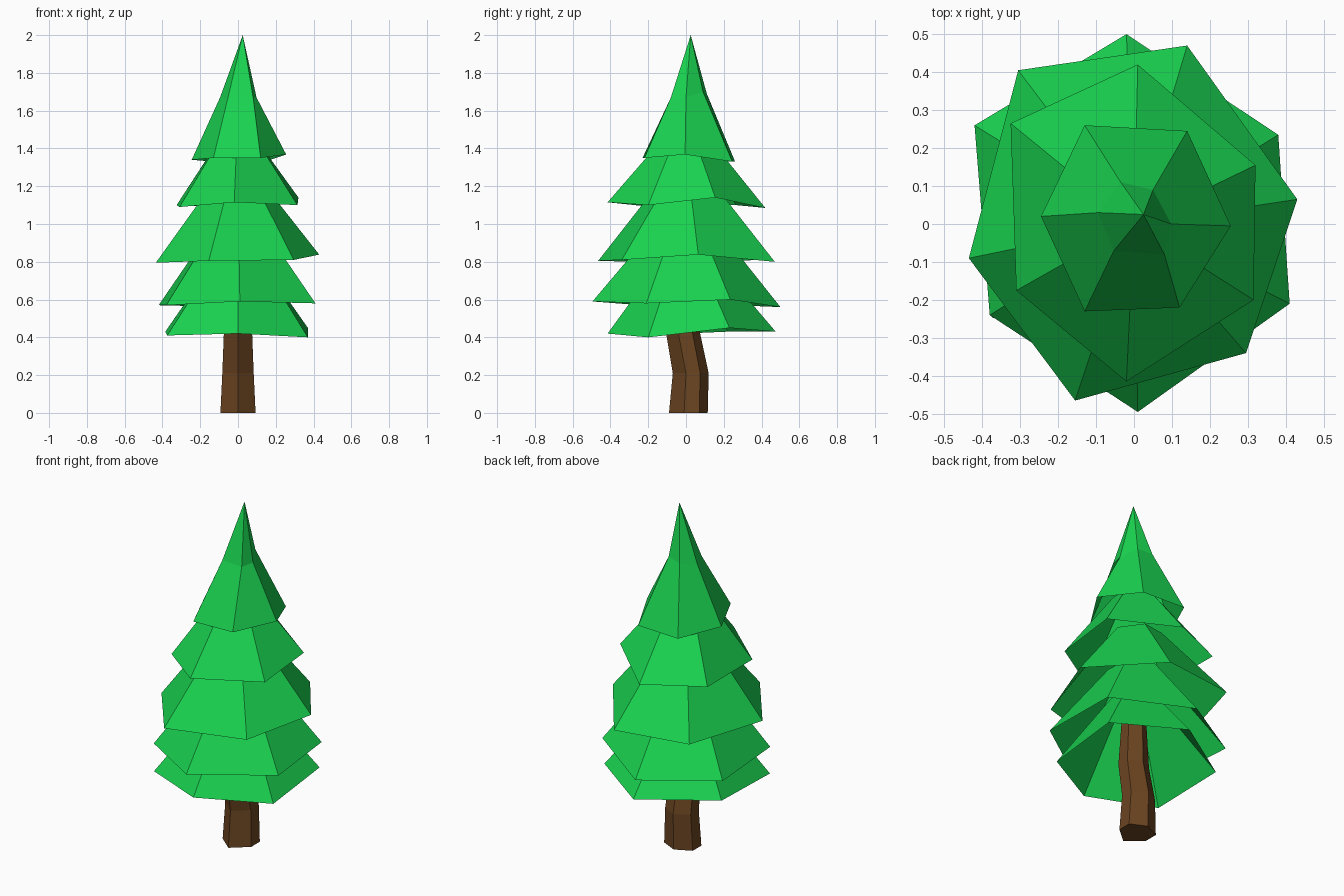
import bpy

if "Cube" in bpy.data.objects:
    bpy.data.objects.remove(bpy.data.objects["Cube"])


def material(name, color):
    m = bpy.data.materials.new(name)
    m.diffuse_color = (*color, 1)
    m.use_nodes = True
    m.node_tree.nodes["Principled BSDF"].inputs["Base Color"].default_value = m.diffuse_color
    return m


def loft(name, rings, mat, cap=False, apex=None):
    """Skin equal-length rings with flat quads; optional end caps or tip."""
    n = len(rings[0])
    verts = [p for r in rings for p in r]
    faces = [(k * n + i, k * n + (i + 1) % n, (k + 1) * n + (i + 1) % n, (k + 1) * n + i)
             for k in range(len(rings) - 1) for i in range(n)]
    last = (len(rings) - 1) * n
    if apex:
        verts.append(apex)
        faces += [(last + i, last + (i + 1) % n, len(verts) - 1) for i in range(n)]
    if cap:
        faces += [tuple(reversed(range(n))), tuple(range(last, last + n))]
    me = bpy.data.meshes.new(name)
    me.from_pydata(verts, [], faces)
    me.materials.append(mat)
    ob = bpy.data.objects.new(name, me)
    bpy.context.collection.objects.link(ob)
    return ob


green = material("needles", (0.01, 0.65, 0.08))
brown = material("bark", (0.147, 0.058, 0.015))

# Hollow branch skirts: uneven hexagonal rim, then (scale, z) of the hidden top ring
skirts = {
    "branches_lowest": ([(0, -.415, .42), (.37, -.2, .40), (.37, .23, .45),
                         (.01, .475, .43), (-.385, .22, .43), (-.375, -.245, .41)], .3, .82),
    "branches_lower": ([(.01, -.495, .59), (.41, -.21, .58), (.38, .235, .60),
                        (-.02, .5, .56), (-.42, .26, .57), (-.38, -.24, .57)], .3, 1.0),
    "branches_middle": ([(-.155, -.465, .805), (.295, -.34, .81), (.43, .065, .838),
                         (.14, .47, .80), (-.305, .405, .81), (-.435, -.09, .795)], .3, 1.22),
    "branches_upper": ([(-.02, -.415, 1.115), (.315, -.2, 1.10), (.32, .155, 1.14),
                        (.01, .42, 1.085), (-.325, .265, 1.10), (-.31, -.175, 1.09)], .3, 1.45),
}
for name, (rim, s, z) in skirts.items():
    loft(name, [rim, [(x * s, y * s, z) for x, y, _ in rim]], green)

# Pointed top with a bend halfway up
tip_rim = [(-.13, -.23, 1.35), (.12, -.22, 1.35), (.255, -.005, 1.368),
           (.14, .245, 1.33), (-.13, .26, 1.33), (-.245, .02, 1.34)]
tip_mid = [(-.053, -.07, 1.67), (.08, -.08, 1.67), (.098, 0, 1.67),
           (.05, .09, 1.70), (-.035, .11, 1.69), (-.095, .03, 1.67)]
loft("tree_top", [tip_rim, tip_mid], green, apex=(.025, .025, 2.0))

# Crooked six-sided trunk: (z, half width, y of front, front side, back side, back)
trunk = [(0, .093, -.09, -.01, .07, .115), (.21, .083, -.07, 0, .075, .12),
         (.42, .075, -.105, -.04, .035, .075), (.7, .06, -.08, -.03, .03, .07)]
loft("trunk", [[(0, a, z), (w, b, z), (w, c, z), (0, d, z), (-w, c, z), (-w, b, z)]
               for z, w, a, b, c, d in trunk], brown, cap=True)
